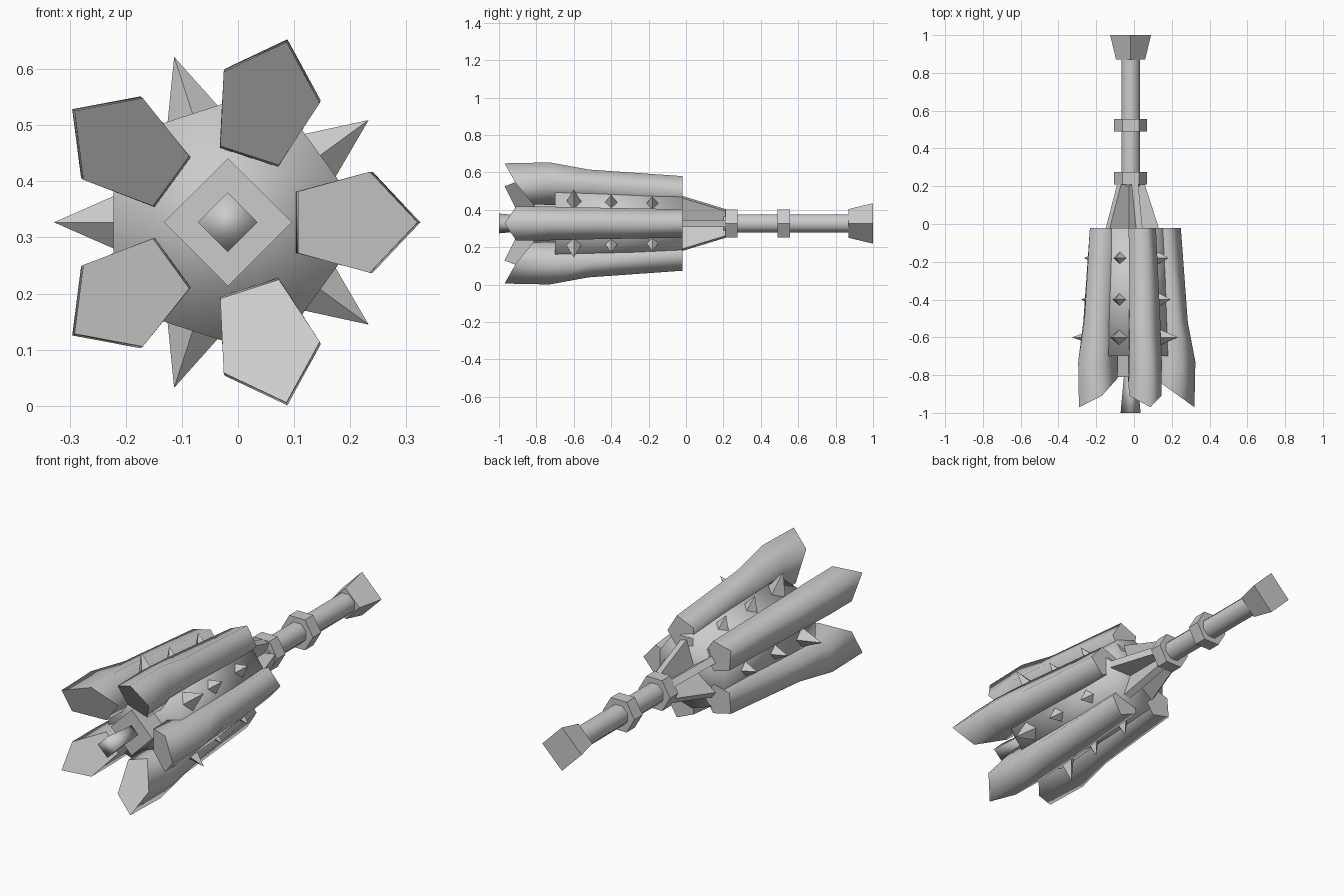
import bpy, math

if "Cube" in bpy.data.objects:
    bpy.data.objects.remove(bpy.data.objects["Cube"])

CX, CZ = -0.018, 0.327          # weapon axis runs along y through this point
steel = bpy.data.materials.new("steel grey")
steel.diffuse_color = (0.6, 0.6, 0.6, 1)
steel.use_nodes = True
steel.node_tree.nodes["Principled BSDF"].inputs["Base Color"].default_value = steel.diffuse_color


def place(r, t, y, ang):
    """Radial / tangential offset around the axis -> world position."""
    c, s = math.cos(ang), math.sin(ang)
    return (CX + r * c - t * s, y, CZ + r * s + t * c)


def build(name, verts, faces, smooth=0):
    """smooth: 0 flat, 1 smooth sides with flat end caps, 2 fully smooth."""
    me = bpy.data.meshes.new(name)
    me.from_pydata(verts, [], faces)
    ob = bpy.data.objects.new(name, me)
    bpy.context.collection.objects.link(ob)
    me.materials.append(steel)
    for p in me.polygons:
        p.use_smooth = smooth == 2 or (smooth == 1 and p.index < len(faces) - 2)
    # consistent outward normals
    bpy.context.view_layer.objects.active = ob
    ob.select_set(True)
    bpy.ops.object.mode_set(mode='EDIT')
    bpy.ops.mesh.select_all(action='SELECT')
    bpy.ops.mesh.normals_make_consistent(inside=False)
    bpy.ops.object.mode_set(mode='OBJECT')
    ob.select_set(False)
    return ob


def loft(name, rings, smooth=0):
    """Skin matching rings of points and close both ends."""
    n = len(rings[0])
    verts = [p for ring in rings for p in ring]
    faces = [(k * n + i, k * n + (i + 1) % n, (k + 1) * n + (i + 1) % n, (k + 1) * n + i)
             for k in range(len(rings) - 1) for i in range(n)]
    last = (len(rings) - 1) * n
    faces += [tuple(range(n)), tuple(range(last, last + n))]
    return build(name, verts, faces, smooth)


def prism(name, sides, start, sections, smooth=0):
    """Regular prism along the axis from (y, radius) sections."""
    return loft(name, [[place(r, 0, y, start + 2 * math.pi * i / sides) for i in range(sides)]
                       for y, r in sections], smooth)


# Handle, collars and pommel
prism("handle", 8, math.pi / 8, [(0.20, 0.053), (0.90, 0.053)], 1)
for i, y in enumerate((0.21, 0.49)):
    prism(f"collar_{i + 1}", 6, 0, [(y, 0.087), (y + 0.065, 0.087)])
prism("pommel", 4, 0, [(0.87, 0.077), (1.0, 0.108)])

# Ten-sided head core and the stepped nose
prism("head_core", 10, math.pi / 10, [(-0.70, 0.214), (-0.02, 0.185)], 2)
prism("nose_block", 4, 0, [(-0.81, 0.114), (-0.68, 0.114)])
prism("nose_tip", 4, 0, [(-1.0, 0.053), (-0.80, 0.035)], 2)

# Flange sections: y, outer radius, shoulder radius and half width, inner radius and half width
SECTIONS = [(-0.97, 0.338, 0.253, 0.09, 0.125, 0.055),
            (-0.73, 0.343, 0.258, 0.09, 0.122, 0.055),
            (-0.52, 0.303, 0.248, 0.085, 0.120, 0.052),
            (-0.02, 0.266, 0.200, 0.076, 0.118, 0.045)]

for i in range(5):
    ang = math.radians(72 * i)
    # Five-sided flange with a slanted front end
    rings = []
    for k, (y, ro, rs, ws, ri, wi) in enumerate(SECTIONS):
        slant = 0.72 if k == 0 else 0
        rings.append([place(r, t, y + slant * (ro - r), ang) for r, t in
                      ((ro, 0), (rs, ws), (ri, wi), (ri, -wi), (rs, -ws))])
    loft(f"flange_{i + 1}", rings, 1)

    # Tapered brace plate from collar to flange
    h = 0.018
    loft(f"brace_{i + 1}", [[place(r, t, y, ang) for r, t in ((0, -h), (R, -h), (R, h), (0, h))]
                            for y, R in ((-0.03, 0.152), (0.22, 0.072))])

    # Row of three spikes between flanges
    mid = ang + math.radians(36)
    for j, (y, base, tip, wt, wy) in enumerate(((-0.60, 0.185, 0.31, 0.055, 0.045),
                                                (-0.40, 0.175, 0.262, 0.045, 0.04),
                                                (-0.18, 0.165, 0.248, 0.045, 0.04))):
        vs = [place(base, t, y + dy, mid) for t, dy in ((wt, 0), (0, wy), (-wt, 0), (0, -wy))]
        vs.append(place(tip, 0, y, mid))
        build(f"spike_{i + 1}_{j + 1}", vs,
              [(0, 1, 4), (1, 2, 4), (2, 3, 4), (3, 0, 4), (0, 1, 2, 3)])
